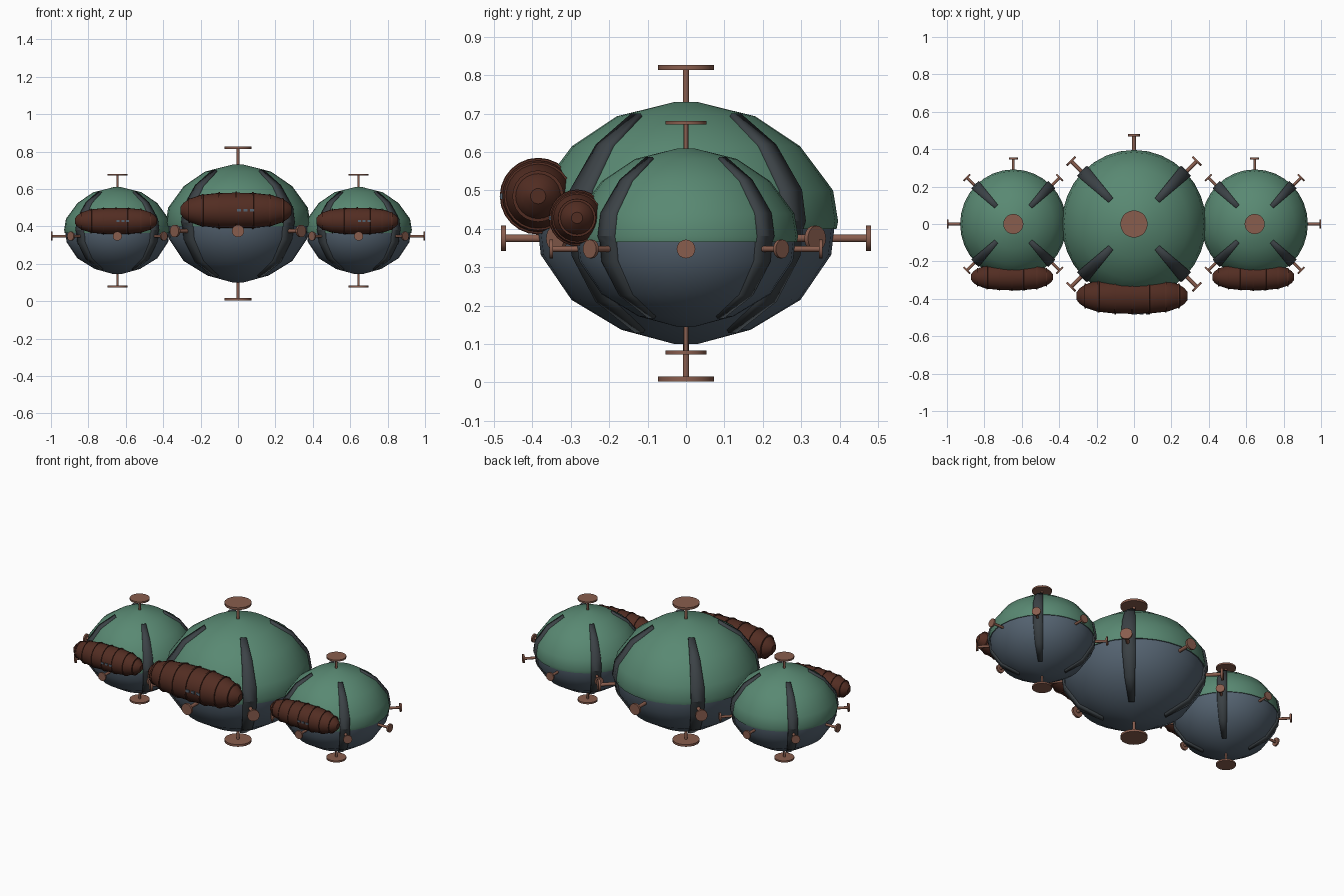
import bpy, bmesh
from math import sin, cos, pi, radians
from mathutils import Matrix, Vector

cube = bpy.data.objects.get("Cube")
if cube:
    bpy.data.objects.remove(cube)


def material(name, rgb):
    m = bpy.data.materials.new(name)
    m.use_nodes = True
    col = (*rgb, 1)
    m.diffuse_color = col
    bsdf = m.node_tree.nodes["Principled BSDF"]
    bsdf.inputs["Base Color"].default_value = col
    bsdf.inputs["Roughness"].default_value = 0.7
    return m


GREEN = material("sea green", (0.10, 0.25, 0.17))
SLATE = material("slate blue", (0.09, 0.125, 0.165))
DARK = material("dark grey", (0.045, 0.055, 0.062))
BROWN = material("dark red brown", (0.085, 0.026, 0.016))
COPPER = material("copper", (0.25, 0.11, 0.075))


def finish(name, bm, mats, matrix):
    bmesh.ops.recalc_face_normals(bm, faces=bm.faces)
    mesh = bpy.data.meshes.new(name)
    bm.to_mesh(mesh)
    bm.free()
    for m in mats:
        mesh.materials.append(m)
    ob = bpy.data.objects.new(name, mesh)
    bpy.context.collection.objects.link(ob)
    ob.matrix_world = matrix
    bpy.ops.object.select_all(action="DESELECT")
    ob.select_set(True)
    bpy.context.view_layer.objects.active = ob
    bpy.ops.object.shade_smooth_by_angle(angle=radians(32))
    return ob


def lathe(name, profile, mats, matrix, sides=32, split=None):
    """Spin (radius, height) points around z; faces below split use the second material."""
    bm = bmesh.new()
    rings = [[bm.verts.new((r * cos(2 * pi * i / sides), r * sin(2 * pi * i / sides), z))
              for i in range(sides)] for r, z in profile]
    for a, b in zip(rings, rings[1:]):
        for i in range(sides):
            j = (i + 1) % sides
            bm.faces.new((a[i], a[j], b[j], b[i]))
    bm.faces.new(rings[0])
    bm.faces.new(rings[-1])
    if split is not None:
        for f in bm.faces:
            f.material_index = int(f.calc_center_median().z < split)
    return finish(name, bm, mats, matrix)


# Hull outline: green upper shell with a small lip over the slate lower shell
UPPER = [(0.03, 0.315), (0.18, 0.278), (0.297, 0.2), (0.383, 0.085), (0.396, 0.005)]
LOWER = [(0.386, -0.016), (0.378, -0.083), (0.298, -0.2), (0.168, -0.278), (0.03, -0.315)]
HULL = UPPER + [(0.392, -0.016)] + LOWER
STRAP = (UPPER + LOWER)[1:-1]
SQUASH = Matrix.Diagonal((0.975, 1, 1, 1))


def strap(name, angle, base):
    """Raised wedge-shaped band following the hull outline."""
    bm = bmesh.new()
    rows = []
    for r, z in STRAP:
        d = Vector((r, z)).normalized() * 0.009
        rows.append([bm.verts.new(((r + d.x) * cos(angle + t), (r + d.x) * sin(angle + t), z + d.y))
                     for t in (-0.095, 0, 0.095)])
    for a, b in zip(rows, rows[1:]):
        for i in range(2):
            bm.faces.new((a[i], a[i + 1], b[i + 1], b[i]))
    ob = finish(name, bm, [DARK], base @ SQUASH)
    mod = ob.modifiers.new("thickness", "SOLIDIFY")
    mod.thickness = 0.022
    mod.offset = -1


def stud(name, start, end, disc, stem, matrix):
    """Stem with a flat round plate, pointing along z."""
    lathe(name, [(stem, start), (stem, end - 0.013), (disc, end - 0.013), (disc, end)],
          [COPPER], matrix, sides=20)


def spindle_radius(x):
    for (r0, x0), (r1, x1) in zip(SPINDLE, SPINDLE[1:]):
        if x0 <= x <= x1:
            return r0 + (r1 - r0) * (x - x0) / (x1 - x0)


HALF = [(0.095, 0.0), (0.093, 0.1), (0.083, 0.19), (0.062, 0.25), (0.042, 0.28), (0.02, 0.297)]
SPINDLE = [(r, -x) for r, x in HALF[:0:-1]] + HALF


def pod(label, x, z, size):
    base = Matrix.Translation((x, 0, z)) @ Matrix.Scale(size, 4)
    lathe(label + "_hull", HULL, [GREEN, SLATE], base @ SQUASH, split=-0.012)

    # Straps on the diagonals
    for k in range(4):
        strap(f"{label}_strap_{k + 1}", pi / 4 + k * pi / 2, base)

    # Studs at the poles and around the waist
    for side, flip in (("top", 0), ("bottom", pi)):
        stud(f"{label}_{side}_stud", 0.3, 0.412, 0.073, 0.008,
             base @ Matrix.Rotation(flip, 4, "X"))
    for k in range(8):
        stud(f"{label}_waist_stud_{k + 1}", 0.36, 0.482, 0.033, 0.01,
             base @ Matrix.Translation((0, 0, -0.04)) @ Matrix.Rotation(k * pi / 4, 4, "Z")
             @ Matrix.Rotation(pi / 2, 4, "Y"))

    # Ribbed spindle lying across the front
    place = base @ Matrix.Translation((-0.01, -0.385, 0.07))
    lay = place @ Matrix.Rotation(pi / 2, 4, "Y")
    lathe(label + "_spindle", SPINDLE, [BROWN], lay, sides=24)
    for k, rx in enumerate((-0.25, -0.18, -0.09, 0, 0.09, 0.18, 0.25)):
        r = spindle_radius(rx)
        lathe(f"{label}_rib_{k + 1}", [(r - 0.01, rx - 0.006), (r + 0.005, rx - 0.004),
              (r + 0.005, rx + 0.004), (r - 0.01, rx + 0.006)], [BROWN], lay, sides=24)

    # Small slits on the spindle's front
    for k in range(3):
        bm = bmesh.new()
        bmesh.ops.create_cube(bm, size=1, matrix=Matrix.Translation((0.015 + k * 0.035, -0.095, 0))
                              @ Matrix.Diagonal((0.022, 0.008, 0.014, 1)))
        finish(f"{label}_slit_{k + 1}", bm, [SLATE], place)


pod("centre", 0, 0.415, 1.0)
pod("left", 0.645, 0.377, 0.737)
pod("right", -0.645, 0.377, 0.737)
